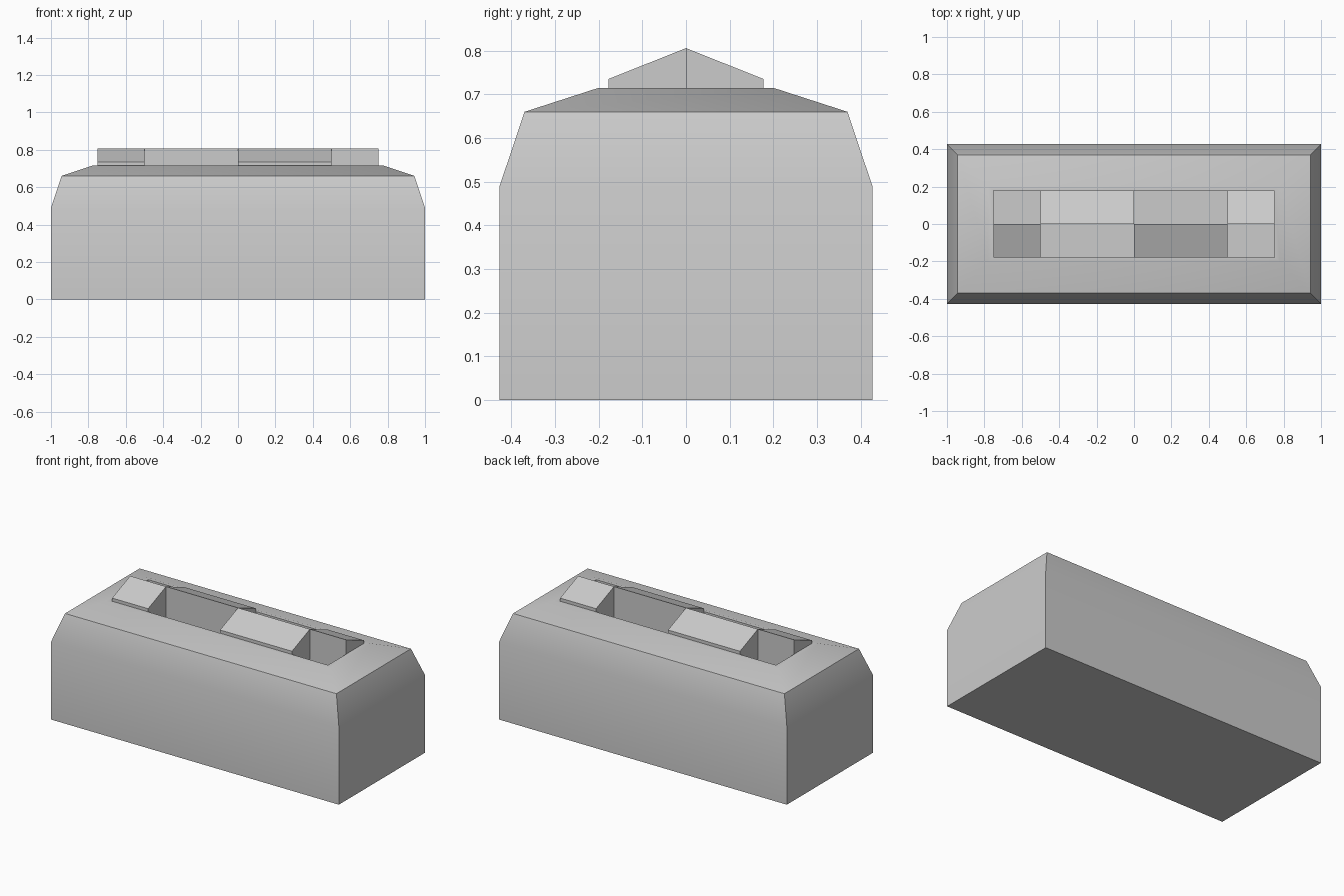
import bpy, bmesh, math

if "Cube" in bpy.data.objects:
    bpy.data.objects.remove(bpy.data.objects["Cube"])

FLOOR = 0.45


def make_object(name, bm):
    bmesh.ops.recalc_face_normals(bm, faces=bm.faces)
    mesh = bpy.data.meshes.new(name)
    bm.to_mesh(mesh)
    bm.free()
    obj = bpy.data.objects.new(name, mesh)
    bpy.context.collection.objects.link(obj)
    return obj


def loft(name, rings):
    """Skin closed rings of points and cap both ends."""
    bm = bmesh.new()
    loops = [[bm.verts.new(p) for p in ring] for ring in rings]
    n = len(loops[0])
    for a, b in zip(loops, loops[1:]):
        for i in range(n):
            j = (i + 1) % n
            bm.faces.new((a[i], a[j], b[j], b[i]))
    bm.faces.new(loops[0])
    bm.faces.new(loops[-1])
    return make_object(name, bm)


# Body: box with tapered shoulders, flat rim and sunken rectangular well
levels = [(1, 0.427, 0), (1, 0.427, 0.49), (0.943, 0.37, 0.66),
          (0.78, 0.20, 0.715), (0.75, 0.178, 0.715), (0.75, 0.178, FLOOR)]
body = loft("body", [[(sx * x, sy * y, z) for sx, sy in
                      ((-1, -1), (1, -1), (1, 1), (-1, 1))]
                     for x, y, z in levels])
bpy.context.view_layer.objects.active = body
body.select_set(True)
bpy.ops.object.shade_smooth_by_angle(angle=math.radians(30))

# Sloped covers: half-roof blocks alternating between front (-1) and back (+1)
profile = [(0, FLOOR), (0.178, FLOOR), (0.178, 0.735), (0, 0.806)]
covers = [("small_front_cover", -0.75, -0.5, -1), ("large_back_cover", -0.5, 0, 1),
          ("large_front_cover", 0, 0.5, -1), ("small_back_cover", 0.5, 0.75, 1)]
for name, x0, x1, side in covers:
    loft(name, [[(x, side * y, z) for y, z in profile] for x in (x0, x1)])
